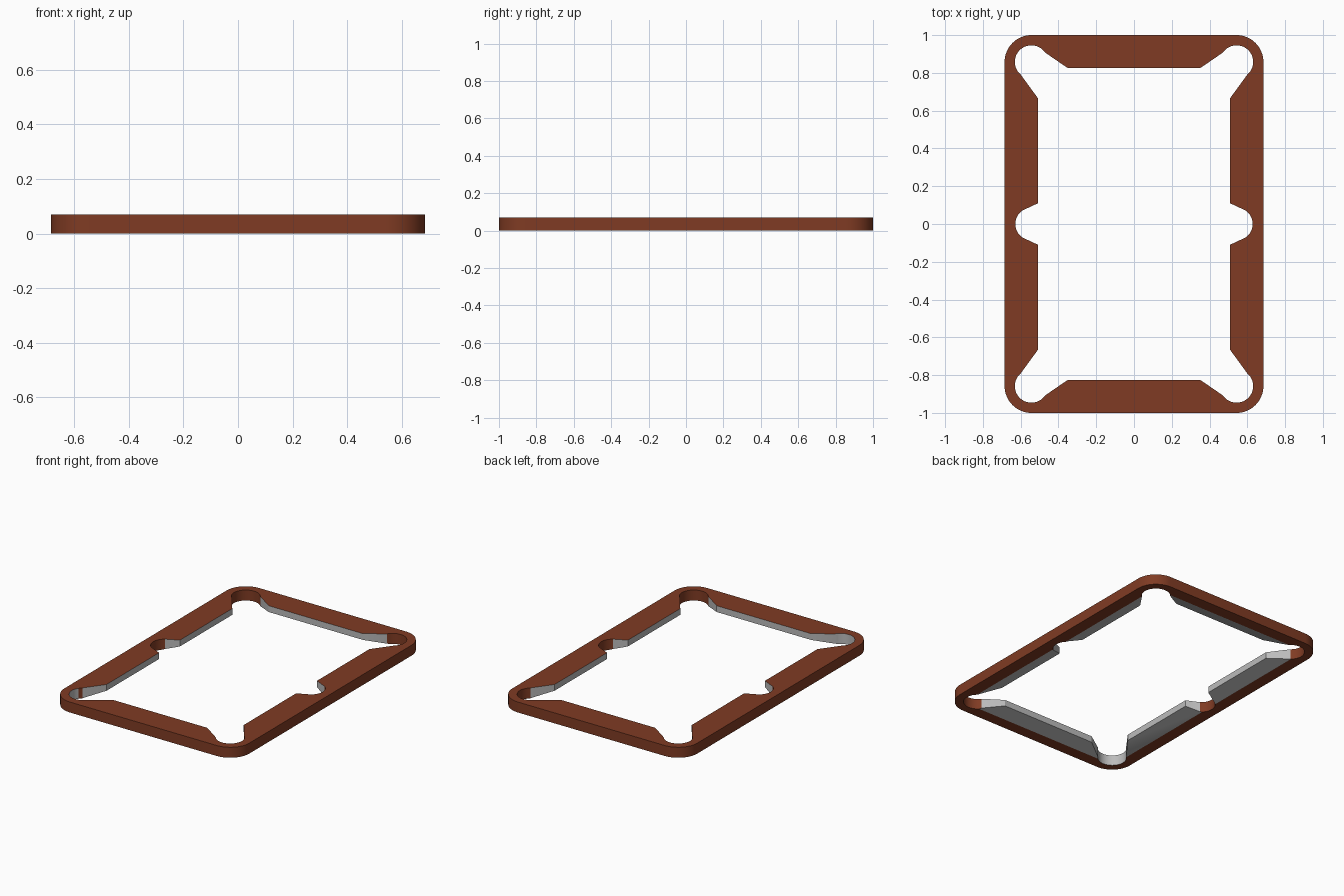
import bpy, bmesh, math

if "Cube" in bpy.data.objects:
    bpy.data.objects.remove(bpy.data.objects["Cube"])

H = 0.07             # frame height
W, L = 0.685, 1.0    # outer half sizes
CX, CY = 0.543, 0.858  # corner pocket centre
SX = 0.54            # side pocket centre
R_OUT, R_POCKET = 0.142, 0.088
NX, NY = 0.508, 0.825  # cushion nose half sizes


def material(name, rgb):
    m = bpy.data.materials.new(name)
    m.diffuse_color = (*rgb, 1)
    m.use_nodes = True
    m.node_tree.nodes["Principled BSDF"].inputs["Base Color"].default_value = m.diffuse_color
    return m


wood = material("brown wood", (0.215, 0.044, 0.017))
cushion = material("grey cushion", (0.5, 0.5, 0.5))


def arc(cx, cy, r, a0, a1, n):
    return [(cx + r * math.cos(math.radians(a0 + (a1 - a0) * i / n)),
             cy + r * math.sin(math.radians(a0 + (a1 - a0) * i / n))) for i in range(n + 1)]


def four_way(quarter):
    """Mirror a counter-clockwise first-quadrant path into a closed loop."""
    half = quarter + [(-x, y) for x, y in reversed(quarter)]
    return half + [(-x, -y) for x, y in half]


def solid(name, low, high, z0, z1):
    """Solid between two matching loops."""
    bm = bmesh.new()
    a = [bm.verts.new((x, y, z0)) for x, y in low]
    b = [bm.verts.new((x, y, z1)) for x, y in high]
    bm.faces.new(a)
    bm.faces.new(b)
    n = len(a)
    for i in range(n):
        bm.faces.new((a[i], a[(i + 1) % n], b[(i + 1) % n], b[i]))
    bmesh.ops.recalc_face_normals(bm, faces=bm.faces)
    me = bpy.data.meshes.new(name)
    bm.to_mesh(me)
    bm.free()
    ob = bpy.data.objects.new(name, me)
    bpy.context.collection.objects.link(ob)
    return ob


def cut(ob, cutter):
    cutter.hide_render = True
    bpy.context.view_layer.objects.active = ob
    mod = ob.modifiers.new("cut", 'BOOLEAN')
    mod.operation, mod.solver, mod.object = 'DIFFERENCE', 'EXACT', cutter
    bpy.ops.object.modifier_apply(modifier=mod.name)
    bpy.data.objects.remove(cutter)


# rounded outer block
outer = four_way(arc(CX, CY, R_OUT, 0, 90, 16))
frame = solid("rail_frame", outer, outer, 0, H)

# opening with corner pockets, side pockets and angled jaws
opening = four_way(arc(SX, 0, R_POCKET, 4, 54, 7) + [(NX, 0.11), (NX, 0.665)]
                   + arc(CX, CY, R_POCKET, -50, 146, 24) + [(0.35, NY)])
cut(frame, solid("opening_cutter", opening, opening, -0.1, H + 0.1))

# sloping underside of the cushions, from the rail base up to the nose
nose_z, depth = 0.028, 0.095


def rect(grow):
    return four_way([(NX + grow, NY + grow)])


k = depth / nose_z
cut(frame, solid("underside_cutter", rect(depth + 0.01 * k), rect(-0.005 * k), -0.01, nose_z + 0.005))

# cushion faces: undersides, noses and jaws; pocket walls stay wood except one corner
me = frame.data
me.materials.clear()
me.materials.append(wood)
me.materials.append(cushion)
for p in me.polygons:
    x, y, z = p.center
    n = p.normal
    ax, ay = abs(x), abs(y)
    outside = x * n.x + y * n.y > 0
    corner = abs(math.hypot(ax - CX, ay - CY) - R_POCKET) < 0.003
    side = abs(math.hypot(ax - SX, y) - R_POCKET) < 0.003
    grey = False
    if -0.99 < n.z < -0.1:
        grey = True
    elif abs(n.z) <= 0.1 and not outside:
        grey = not (corner or side) or (corner and x < 0 and y < 0)
    p.material_index = int(grey)

bpy.ops.object.select_all(action='DESELECT')
frame.select_set(True)
bpy.context.view_layer.objects.active = frame
bpy.ops.object.shade_smooth_by_angle(angle=math.radians(20))
